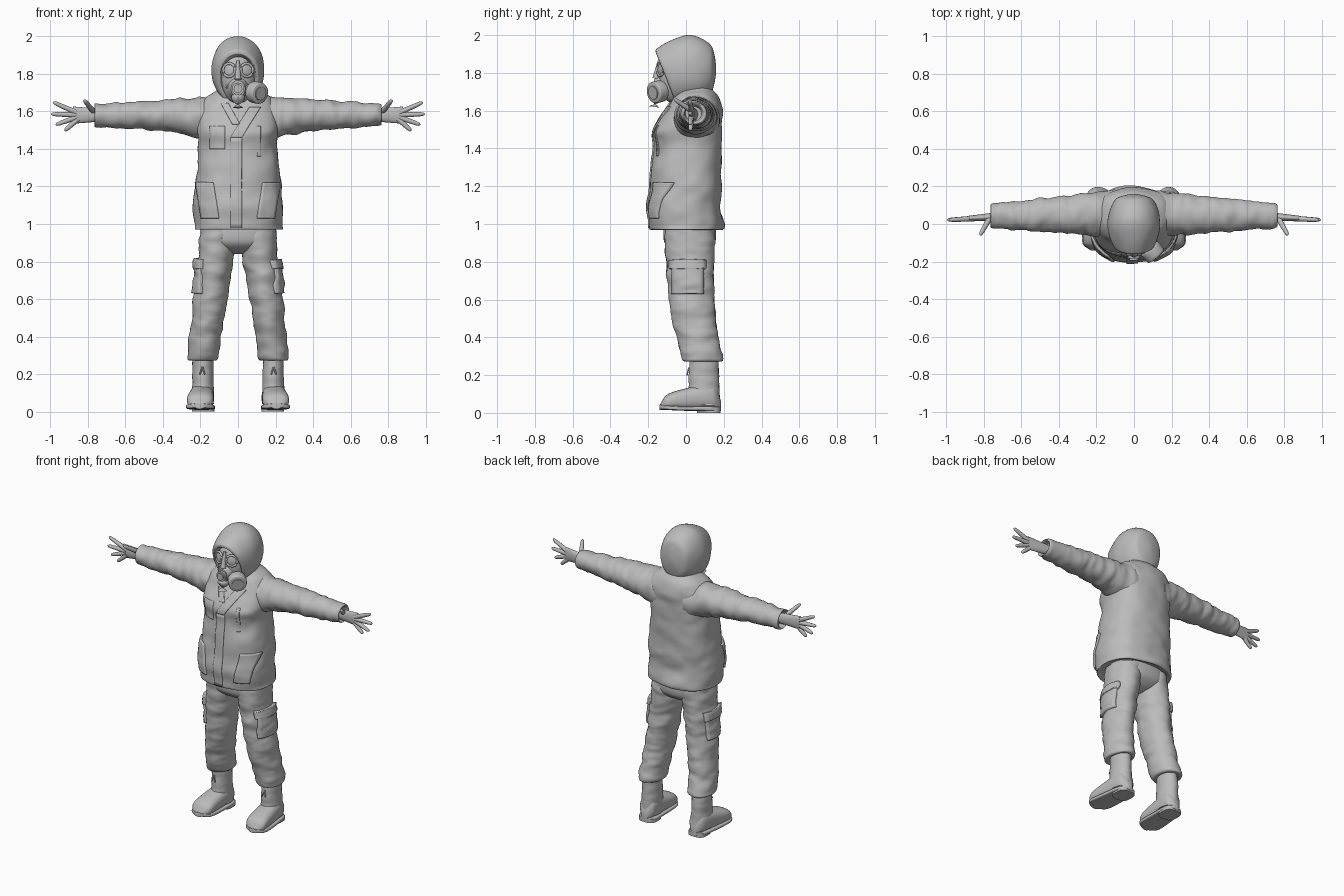
import bpy, bmesh, math
from mathutils import Vector, noise
from mathutils.bvhtree import BVHTree

default_cube = bpy.data.objects.get("Cube")
if default_cube:
    bpy.data.objects.remove(default_cube, do_unlink=True)

shade = (.5, .5, .5, 1)
grey = bpy.data.materials.new("plain_grey")
grey.use_nodes = True
grey.diffuse_color = shade
grey.node_tree.nodes["Principled BSDF"].inputs["Base Color"].default_value = shade


def finish(name, verts, faces):
    """Make a smooth-shaded object with consistent normals."""
    mesh = bpy.data.meshes.new(name)
    mesh.from_pydata(verts, [], faces)
    bm = bmesh.new()
    bm.from_mesh(mesh)
    bmesh.ops.recalc_face_normals(bm, faces=bm.faces)
    bm.to_mesh(mesh)
    bm.free()
    mesh.materials.append(grey)
    obj = bpy.data.objects.new(name, mesh)
    bpy.context.collection.objects.link(obj)
    bpy.ops.object.select_all(action='DESELECT')
    obj.select_set(True)
    bpy.context.view_layer.objects.active = obj
    bpy.ops.object.shade_smooth_by_angle(angle=math.radians(50))
    return obj


def spline(a, b, c, d, t):
    """Smooth curve from b to c, guided by its neighbours a and d."""
    start, end = (c - a) / 2, (d - b) / 2
    gap = c - b
    return b + start * t + (gap * 3 - start * 2 - end) * t**2 + (start + end - gap * 2) * t**3


def superpoint(value, power):
    return math.copysign(abs(value) ** (2 / power), value)


def loft(name, rings, sides=40, steps=6, power=2, folds=0, freq=(8, 8, 8)):
    """Skin through rings of (centre, half-axis u, half-axis v), with cloth folds."""
    rings = [[Vector(part) for part in ring] for ring in rings]
    last = len(rings) - 1
    dense = []
    for i in range(last):
        near = [rings[max(0, min(last, i + k))] for k in (-1, 0, 1, 2)]
        for step in range(steps):
            dense.append([spline(*parts, step / steps) for parts in zip(*near)])
    dense.append(rings[last])
    verts, faces = [], []
    for centre, u, v in dense:
        for k in range(sides):
            angle = math.tau * k / sides
            arm = u * superpoint(math.cos(angle), power) + v * superpoint(math.sin(angle), power)
            point = centre + arm
            if folds:
                place = Vector(a * b for a, b in zip(point, freq))
                point += arm.normalized() * folds * (noise.noise(place) + noise.noise(place * 2) / 2)
            verts.append(point)
    for row in range(0, len(verts) - sides, sides):
        for k in range(sides):
            after = (k + 1) % sides
            faces.append((row + k, row + after, row + sides + after, row + sides + k))
    faces += [range(sides), range(len(verts) - sides, len(verts))]
    return finish(name, verts, [tuple(face) for face in faces])


def upright(x, y, z, width, depth):
    """Horizontal ring."""
    return (x, y, z), (width, 0, 0), (0, depth, 0)


def facing(x, y, z, width, height, tilt=0):
    """Ring that faces the front."""
    return (x, y, z), (width, 0, 0), (0, tilt, height)


def sideways(x, y, z, depth, height):
    """Ring around an arm."""
    return (x, y, z), (0, depth, 0), (0, 0, height)


def tube(name, points, radii, sides=24, steps=4):
    """Round tube along a path, with one radius for each point."""
    points = [Vector(p) for p in points]
    rings = []
    for i, point in enumerate(points):
        along = (points[min(i + 1, len(points) - 1)] - points[max(i - 1, 0)]).normalized()
        helper = Vector((0, 1, 0)) if abs(along.z) > .9 else Vector((0, 0, 1))
        side = along.cross(helper).normalized()
        rings.append((point, side * radii[i], along.cross(side) * radii[i]))
    return loft(name, rings, sides, steps)


def patch(name, garment, start, end, low, high, thick, lean=0, axis='Y', sign=-1):
    """Cloth panel laid onto a garment from the front or from one side."""
    tree = BVHTree.FromPolygons([v.co for v in garment.data.vertices],
                                [p.vertices[:] for p in garment.data.polygons])
    rows, columns = 20, 8
    verts, faces = [], []
    for row in range(rows + 1):
        z = low + (high - low) * row / rows
        for column in range(columns + 1):
            across = start + (end - start) * column / columns + lean * row / rows
            origin = Vector((across, sign, z) if axis == 'Y' else (sign, across, z))
            aim = Vector((0, -sign, 0) if axis == 'Y' else (-sign, 0, 0))
            verts.append(tree.ray_cast(origin, aim)[0] or tree.find_nearest(origin)[0])
    wide = columns + 1
    for row in range(rows):
        for k in range(row * wide, row * wide + columns):
            faces.append((k, k + 1, k + wide + 1, k + wide))
    obj = finish(name, verts, faces)
    solid = obj.modifiers.new("thickness", 'SOLIDIFY')
    solid.thickness, solid.offset = thick, 0


def spread(count):
    """Even fractions from zero to one."""
    return [i / (count - 1) for i in range(count)]


# Jacket body: height, forward shift, half width, half depth
body = ((.98, 0, .2, .17), (.97, 0, .23, .19), (1, 0, .23, .2), (1.1, -.01, .24, .19),
        (1.2, 0, .23, .19), (1.4, .01, .21, .18), (1.5, .01, .22, .18), (1.6, .04, .21, .15),
        (1.67, .05, .18, .12), (1.71, .05, .12, .09), (1.74, .03, .08, .08))
jacket = loft("jacket_body", [upright(0, y, z, width, depth) for z, y, width, depth in body],
              sides=72, steps=9, power=2.4, folds=.009, freq=(7, 7, 9))

# Front closure, lapels, chest pocket and zip
patch("front_flap", jacket, -.04, .02, .98, 1.46, .014)
patch("upper_flap", jacket, -.04, .02, 1.46, 1.62, .014, lean=.1)
patch("collar_lapel", jacket, -.03, .01, 1.53, 1.64, .014, lean=-.06)
patch("chest_pocket", jacket, -.15, -.07, 1.4, 1.52, .008)
patch("chest_zip", jacket, .1, .12, 1.36, 1.52, .01)

# Trouser seat
loft("trouser_seat", [upright(0, .02, z, width, width * .7) for z, width in
                      ((1, .19), (.96, .2), (.9, .19), (.86, .13), (.84, .06))], power=2.4)

for side, s in (("left", 1), ("right", -1)):
    # Slanted hand pocket
    patch(side + "_hand_pocket", jacket, s * .1, s * .19, 1.03, 1.22, .024, lean=s * .03)

    # Sleeve, widest at the armpit and tucked in at the cuff
    sleeve = [sideways(s * (.1 + .65 * t), .055 - .012 * t, 1.58 - .03 * (1 - t)**4,
                       .125 - .06 * t, .1 - .04 * t + .03 * (1 - t)**4) for t in spread(7)]
    cuff = [sideways(s * x, .04, 1.58, r, r) for x, r in ((.76, .05), (.73, .04))]
    loft(side + "_sleeve", sleeve + cuff, sides=48, steps=8, folds=.01, freq=(19, 7, 7))

    # Palm
    loft(side + "_palm", [sideways(s * (.72 + .16 * t), .04 - .01 * t, 1.58,
                                   .024 - .01 * t, .033 + .013 * t) for t in spread(4)])

    # Fingers fan out from the palm, and the thumb points up and forward
    hub = Vector((s * .83, .03, 1.58))
    digits = []
    for k, finger in enumerate(("index", "middle", "ring", "little")):
        angle = math.radians(24 - 22 * k)
        ray = Vector((s * math.cos(angle), -.05, math.sin(angle)))
        digits.append((finger, hub + ray * .03, hub + ray * (.17 - .005 * k * k)))
    digits.append(("thumb", Vector((s * .77, .03, 1.6)), Vector((s * .82, -.06, 1.66))))
    for finger, root, tip in digits:
        tube(f"{side}_{finger}", [root.lerp(tip, t) for t in (0, .5, .9, 1)],
             [.015, .013, .01, .002], sides=14)

    # Trouser leg, gathered over the boot
    trousers = [upright(s * (.1 + .09 * t), .02 + .07 * t**3, .97 - .69 * t,
                        .1 - .02 * t, .135 - .03 * t) for t in spread(8)]
    trousers.append(upright(s * .19, .09, .28, .04, .06))
    leg = loft(side + "_trouser_leg", trousers, sides=48, steps=8, folds=.01, freq=(7, 7, 16))

    # Cargo pocket with flap
    patch(side + "_cargo_pocket", leg, -.07, .09, .63, .79, .03, axis='X', sign=s)
    patch(side + "_cargo_flap", leg, -.08, .1, .76, .81, .042, axis='X', sign=s)

    # Boot shaft
    loft(side + "_boot_shaft", [upright(s * .187, .095, .32 - .28 * t, .054 + .006 * t, .075 + .01 * t)
                                for t in spread(5)], folds=.004, freq=(8, 8, 22))

    # Foot and sole run from the heel to the rounded toe
    foot, sole = [], []
    for t in spread(13):
        bulge = max(.3, (1 - (2 * t - 1)**6) ** .5)
        x, y = s * (.185 + .02 * t), .185 - .325 * t
        width, half = (.058 + .018 * t) * bulge, (.08 - .04 * t) * bulge
        foot.append(facing(x, y, .015 + half, width, half))
        sole.append(facing(x, y, .022 + .01 * t**4, width + .005, .012))
    loft(side + "_boot_foot", foot, steps=3, power=2.5)
    loft(side + "_boot_sole", sole, steps=3, power=5)
    loft(side + "_boot_heel", [upright(s * .186, .12, z, .06, .063) for z in (0, .025)], steps=1, power=3)

    # Lace ends
    for end, shift in (("inner", -.013), ("outer", .013)):
        tube(f"{side}_{end}_lace", [(s * .19, .015, .24), (s * .19 + shift, .005, .2)], [.004, .004], sides=8)

# Hood, rolled inward at the face opening: depth, half width, lean
hood = ((-.04, .07, -.04), (-.1, .09, -.05), (-.11, .1, -.05), (-.1, .115, -.05), (-.06, .13, -.02),
        (0, .14, 0), (.07, .13, 0), (.13, .1, 0), (.15, .06, 0), (.16, .01, 0))
loft("hood", [facing(0, y, 1.82 + lean * .7, width, width * 1.28, lean) for y, width, lean in hood],
     sides=56, power=2.15, folds=.003)

# Mask face piece, snout and valves
loft("mask_face", [upright(0, -.07, 1.78 - .14 * math.cos(a), .09 * math.sin(a), .075 * math.sin(a))
                   for a in (.1 + 2.9 * t for t in spread(9))], steps=3)
loft("mask_snout", [facing(0, -.1 - .07 * t, 1.73 - .01 * t, .065 - .028 * t, .075 - .03 * t)
                    for t in spread(3)])
tube("front_valve", [(0, -.15, 1.72), (0, -.185, 1.72)], [.033, .033])
tube("front_valve_cap", [(0, -.18, 1.72), (0, -.195, 1.72)], [.023, .023])
tube("chin_outlet", [(0, -.13, 1.69), (0, -.165, 1.66), (0, -.17, 1.62)], [.03, .032, .028])
tube("nose_bridge", [(0, -.14, 1.87), (0, -.16, 1.77)], [.008, .018])

# Eye pieces: rim and domed lens
for side, s in (("left", 1), ("right", -1)):
    out = Vector((s * .42, -.9, .08)).normalized()
    across = out.cross(Vector((0, 0, 1))).normalized()
    up = across.cross(out)
    middle = Vector((s * .047, -.135, 1.82))
    turns = [math.tau * t for t in spread(21)]
    loop = [middle + (across * math.cos(a) + up * math.sin(a)) * .035 for a in turns]
    tube(side + "_eye_rim", loop, [.0075] * len(loop), sides=10, steps=2)
    loft(side + "_eye_lens", [(middle + out * rise, across * r, up * r) for rise, r in
                              ((-.01, .034), (0, .032), (.006, .02), (.008, .002))])
    tube(side + "_mask_strap", [(s * .055, -.125, 1.73), (s * .1, -.04, 1.76)], [.009, .009])

# Side filter canister
aim = Vector((.62, -.72, -.15)).normalized()
base = Vector((.1, -.15, 1.7))
tube("filter_neck", [(.03, -.12, 1.72), base], [.03, .03])
tube("filter_canister", [base + aim * d for d in (-.03, -.025, .022, .03)], [.044, .057, .057, .05], sides=36)
tube("filter_face", [base + aim * d for d in (.028, .036)], [.036, .036])
